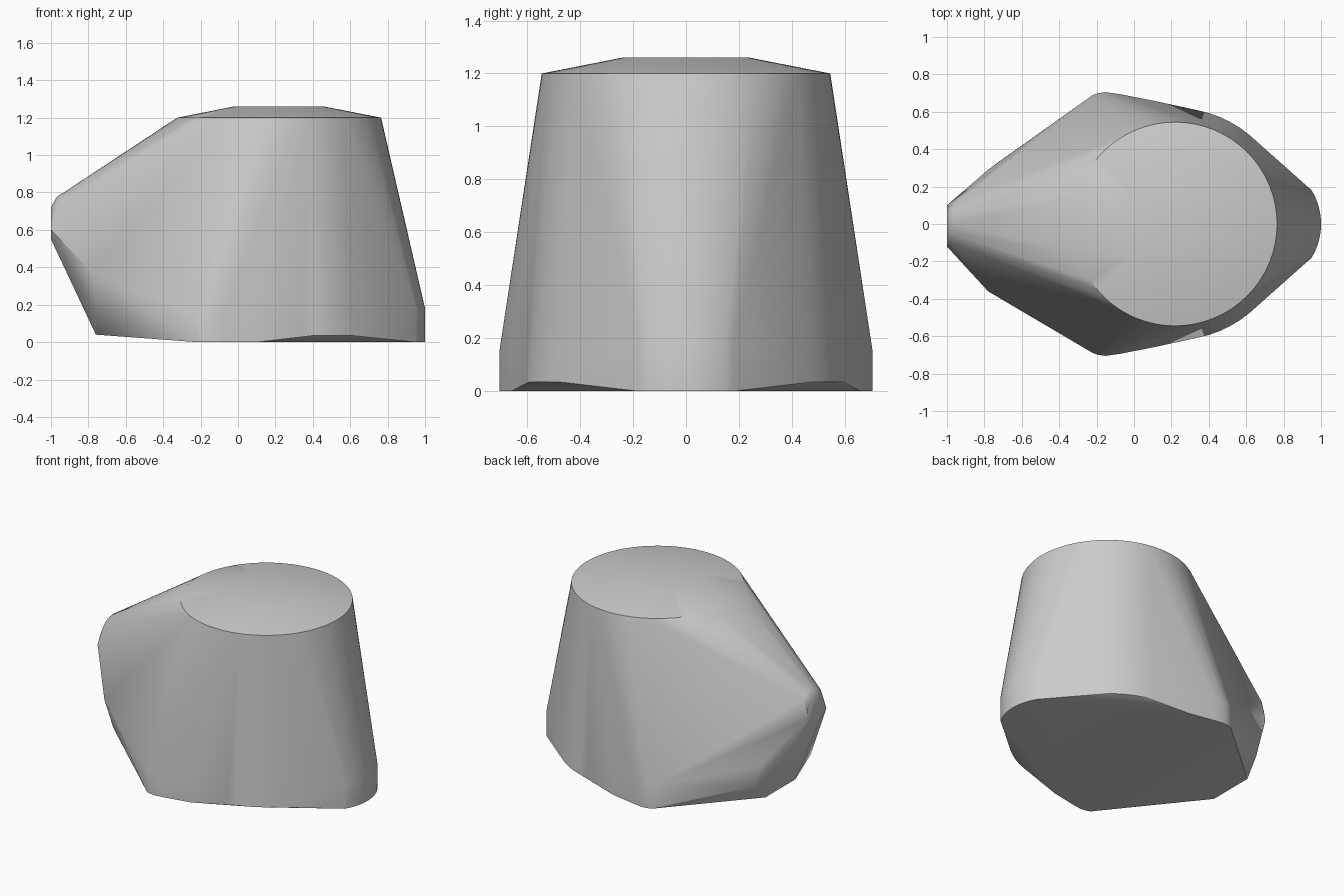
import bpy, bmesh, math

if "Cube" in bpy.data.objects:
    bpy.data.objects.remove(bpy.data.objects["Cube"], do_unlink=True)

AXIS_X = 0.22  # centre line of the round tapered body


def ring(radius, z, count=64):
    step = 2 * math.pi / count
    return [(AXIS_X + radius * math.cos(i * step), radius * math.sin(i * step), z)
            for i in range(count)]


def mirrored(points):
    return points + [(x, -y, z) for x, y, z in points]


# Body: domed top, rim and slightly raised lower ring
points = ring(0.24, 1.26) + ring(0.545, 1.2) + ring(0.62, 0.035)

# Front foot: shallow vertical arc
for i in range(-6, 7):
    y = 0.18 * i / 6
    x = 0.65 + math.sqrt(0.35 ** 2 - y * y)
    points += [(x, y, 0), (x, y, 0.18)]

# Side feet: rounded corners on both sides
for x, y in ((-0.22, 0.69), (-0.19, 0.70), (-0.15, 0.705), (-0.08, 0.695), (0.1, 0.66)):
    points += mirrored([(x, y, 0), (x, y, 0.15)])

# Tail: rounded tip and the uneven lower corners
points += mirrored([(-1, 0.05, 0.55), (-1, 0.09, 0.66), (-1, 0.04, 0.72),
                    (-0.97, 0.05, 0.765), (-0.97, 0.1, 0.73)])
points += [(-1, -0.12, 0.6), (-1, 0.1, 0.6), (-0.97, 0, 0.775),
           (-0.78, -0.36, 0.37), (-0.76, -0.29, 0.15), (-0.76, -0.12, 0.04),
           (-0.76, 0.21, 0.04), (-0.74, 0.32, 0.15), (-0.78, 0.29, 0.3)]

# Wrap everything in one convex shell
bm = bmesh.new()
for p in points:
    bm.verts.new(p)
result = bmesh.ops.convex_hull(bm, input=bm.verts[:])
loose = {v for v in result["geom_interior"] + result["geom_unused"]
         if isinstance(v, bmesh.types.BMVert) and v.is_valid}
bmesh.ops.delete(bm, geom=list(loose), context="VERTS")
bmesh.ops.dissolve_limit(bm, angle_limit=math.radians(0.5),
                         verts=bm.verts[:], edges=bm.edges[:])
bmesh.ops.recalc_face_normals(bm, faces=bm.faces[:])

mesh = bpy.data.meshes.new("body_shell")
bm.to_mesh(mesh)
bm.free()
body = bpy.data.objects.new("body_shell", mesh)
bpy.context.collection.objects.link(body)

# Plain grey surface
grey = bpy.data.materials.new("light_grey")
grey.use_nodes = True
colour = (0.6, 0.6, 0.6, 1)
grey.diffuse_color = colour
grey.node_tree.nodes["Principled BSDF"].inputs["Base Color"].default_value = colour
mesh.materials.append(grey)

bpy.ops.object.select_all(action="DESELECT")
body.select_set(True)
bpy.context.view_layer.objects.active = body
bpy.ops.object.shade_smooth_by_angle(angle=math.radians(30))
